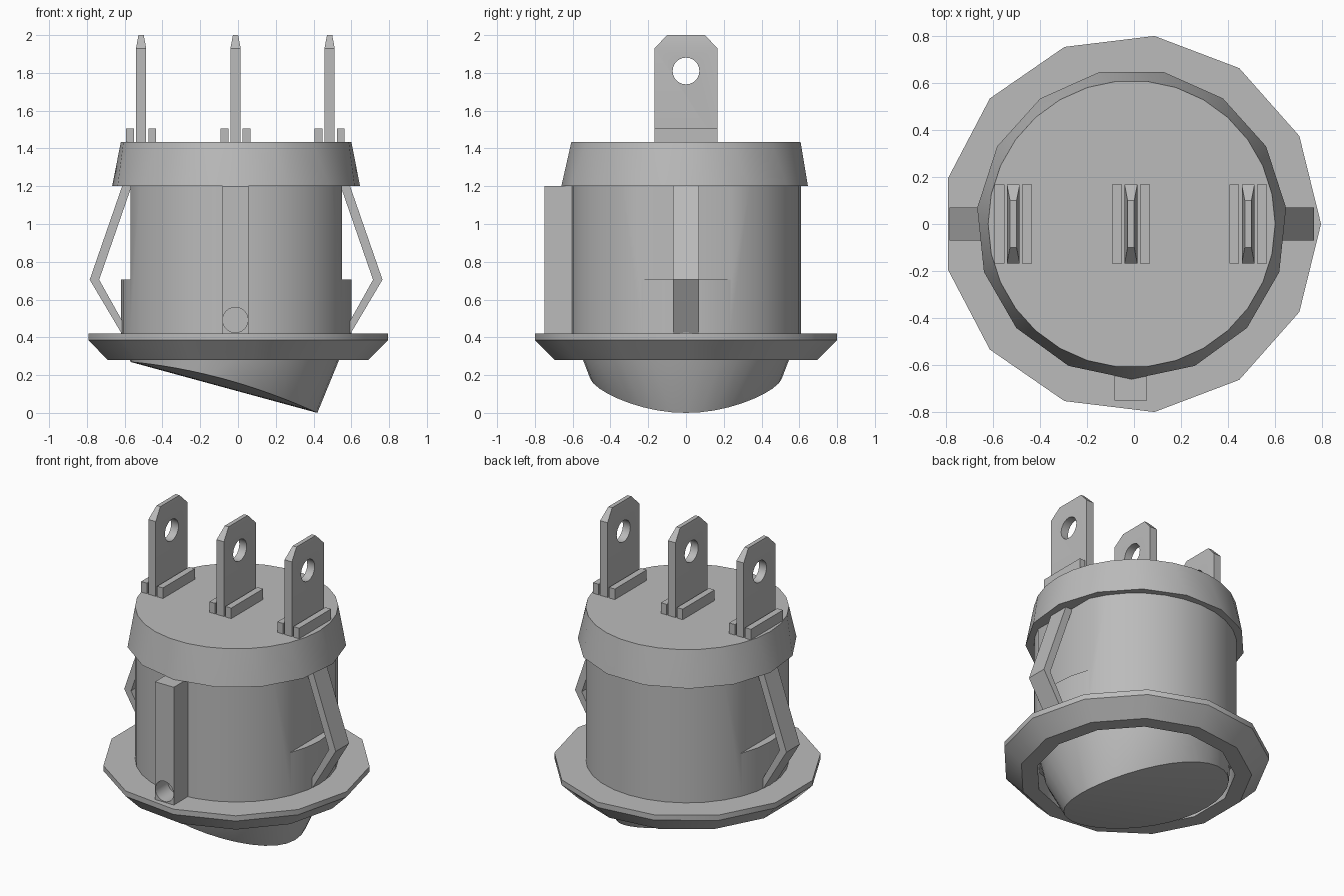
import bpy, bmesh
from math import sin, cos, pi, radians

cube = bpy.data.objects.get("Cube")
if cube:
    bpy.data.objects.remove(cube, do_unlink=True)

grey = bpy.data.materials.new("plain grey")
grey.use_nodes = True
grey.diffuse_color = (0.5, 0.5, 0.5, 1)
grey.node_tree.nodes["Principled BSDF"].inputs["Base Color"].default_value = grey.diffuse_color

CX = -0.01  # axis of the round parts


def finish(name, bm):
    bmesh.ops.recalc_face_normals(bm, faces=bm.faces)
    mesh = bpy.data.meshes.new(name)
    bm.to_mesh(mesh)
    bm.free()
    mesh.materials.append(grey)
    obj = bpy.data.objects.new(name, mesh)
    bpy.context.collection.objects.link(obj)
    return obj


def select(obj):
    bpy.ops.object.select_all(action='DESELECT')
    obj.select_set(True)
    bpy.context.view_layer.objects.active = obj


def smooth(obj):
    select(obj)
    bpy.ops.object.shade_smooth_by_angle(angle=radians(30))
    return obj


def ring(radius, z, sides, start=0.0):
    return [(CX + radius * cos(start + 2 * pi * i / sides),
             radius * sin(start + 2 * pi * i / sides), z) for i in range(sides)]


def box_points(x, y, z):
    return [(a, b, c) for a in x for b in y for c in z]


def hull(name, points):
    bm = bmesh.new()
    verts = [bm.verts.new(p) for p in points]
    bmesh.ops.convex_hull(bm, input=verts)
    bmesh.ops.delete(bm, geom=[v for v in bm.verts if not v.link_faces], context='VERTS')
    bmesh.ops.dissolve_limit(bm, angle_limit=0.002, verts=bm.verts, edges=bm.edges)
    return finish(name, bm)


def lathe(name, profile, sides):
    # closed solid from stacked rings, capped at both ends
    bm = bmesh.new()
    rings = [[bm.verts.new(p) for p in ring(r, z, sides)] for r, z in profile]
    for low, high in zip(rings, rings[1:]):
        for i in range(sides):
            j = (i + 1) % sides
            bm.faces.new((low[i], low[j], high[j], high[i]))
    bm.faces.new(rings[0])
    bm.faces.new(rings[-1])
    return finish(name, bm)


def rod(axis, centre, radius, length):
    # round cutter along x or y
    pts = []
    for i in range(24):
        a, b = radius * cos(2 * pi * i / 24), radius * sin(2 * pi * i / 24)
        for d in (-length / 2, length / 2):
            off = (d, a, b) if axis == 'x' else (a, d, b)
            pts.append(tuple(c + o for c, o in zip(centre, off)))
    return hull("cutter", pts)


def cut(obj, cutter):
    mod = obj.modifiers.new("cut", 'BOOLEAN')
    mod.operation = 'DIFFERENCE'
    mod.solver = 'EXACT'
    mod.object = cutter
    cutter.hide_render = True
    select(obj)
    bpy.ops.object.modifier_apply(modifier=mod.name)
    bpy.data.objects.remove(cutter, do_unlink=True)


# Flange with a well for the rocker
smooth(lathe("flange", [(0.805, 0.42), (0.805, 0.385), (0.70, 0.28),
                        (0.60, 0.28), (0.60, 0.40)], 13))

# Barrel with a flat recess on each side
body = lathe("body", [(0.61, 0.41), (0.61, 1.21)], 32)
for side in (-1, 1):
    xs = sorted((CX + side * 0.56, CX + side * 0.8))
    cut(body, hull("cutter", box_points(xs, (-0.4, 0.4), (0.705, 1.3))))
smooth(body)

# Tapered collar
smooth(hull("collar", ring(0.66, 1.2, 15, -pi / 2) + ring(0.61, 1.435, 30)))

# Slanted rocker button
rim = []
for i in range(36):
    t = 2 * pi * i / 36
    x = -0.075 + 0.495 * cos(t)
    z = 0.135 - 0.135 * cos(t) + 0.045 * sin(t) ** 2
    rim.append((x, (0.44 + 0.37 * z) * sin(t), z))
smooth(hull("rocker", ring(0.545, 0.28, 36) + ring(0.575, 0.405, 36) + rim))

# Front key rib with a round hole near its foot
rib = hull("key_rib", box_points((-0.083, 0.055), (-0.75, -0.58), (0.41, 1.2)))
cut(rib, rod('y', (-0.014, -0.75, 0.492), 0.067, 0.26))
smooth(rib)

# Bent spring clips
for side, label in ((1, "left"), (-1, "right")):
    outline = [(0.60, 0.41), (0.775, 0.705), (0.60, 1.21),
               (0.55, 1.21), (0.725, 0.705), (0.56, 0.41)]
    bm = bmesh.new()
    front, back = [[bm.verts.new((CX + side * x, y, z)) for x, z in outline]
                   for y in (-0.07, 0.07)]
    bm.faces.new(front)
    bm.faces.new(back)
    for i in range(len(outline)):
        j = (i + 1) % len(outline)
        bm.faces.new((front[i], front[j], back[j], back[i]))
    finish(label + "_clip", bm)

# Terminal blades between their guide strips
for x, label in ((0.485, "left"), (-0.013, "middle"), (-0.513, "right")):
    blade = hull(label + "_terminal",
                 box_points((x - 0.027, x + 0.027), (-0.167, 0.167), (1.42, 1.93))
                 + box_points((x - 0.014, x + 0.014), (-0.1, 0.1), (2.0,)))
    cut(blade, rod('x', (x, 0, 1.81), 0.071, 0.3))
    smooth(blade)
    for side, which in ((-1, "outer"), (1, "inner")):
        xs = sorted((x + side * 0.038, x + side * 0.08))
        hull(label + "_" + which + "_strip",
             box_points(xs, (-0.167, 0.167), (1.42, 1.505)))
